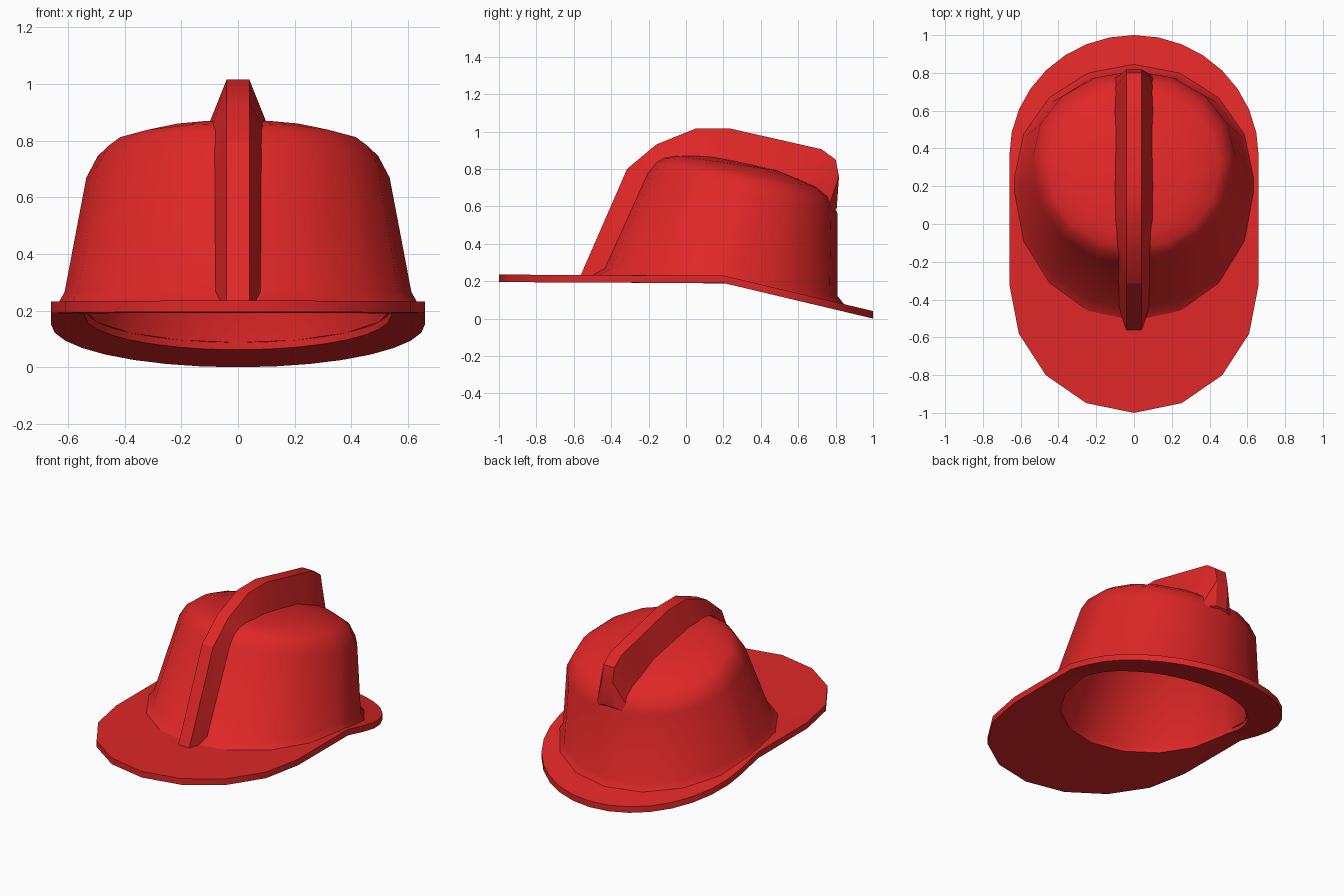
import bpy
import bmesh
from math import sin, cos, pi, radians

cube = bpy.data.objects.get("Cube")
if cube:
    bpy.data.objects.remove(cube, do_unlink=True)

RED = (0.74, 0.02, 0.02, 1)
red = bpy.data.materials.new("helmet red")
red.diffuse_color = RED
red.use_nodes = True
red.node_tree.nodes["Principled BSDF"].inputs["Base Color"].default_value = RED


def brim_z(y, lift=0.0):
    """Underside height of the brim: level in front, sloping down at the back."""
    slope = 0.19 * (y - 0.2) / 0.8 if y > 0.2 else 0
    return 0.19 + 0.005 * min(1, max(0, -y)) - slope + lift


def ring(front, back, half, start=0.5, end=0.56, mid=0.53, back_steps=4):
    """Oval in plan: front arc, short straight side, back arc, then mirrored."""
    size = back - front
    cf, cb = front + start * size, front + end * size
    side = []
    for i in range(5):
        a = i * pi / 8
        side.append((half * sin(a), cf - (cf - front) * cos(a)))
    side.append((half, front + mid * size))
    for i in range(back_steps + 1):
        a = i * pi / 2 / back_steps
        side.append((half * cos(a), cb + (back - cb) * sin(a)))
    return side + [(-x, y) for x, y in side[-2:0:-1]]


def on_brim(points, lift):
    return [(x, y, brim_z(y, lift)) for x, y in points]


def tilted(front, zf, back, zb, half):
    """Crown ring lying on a plane that falls towards the back."""
    return [(x, y, zf + (zb - zf) * (y - front) / (back - front))
            for x, y in ring(front, back, half)]


def loft(name, rings, closed=False, angle=35):
    bm = bmesh.new()
    loops = [[bm.verts.new(p) for p in r] for r in rings]
    pairs = list(zip(loops, loops[1:]))
    if closed:
        pairs.append((loops[-1], loops[0]))
    else:
        bm.faces.new(loops[0])
        bm.faces.new(loops[-1])
    n = len(loops[0])
    for a, b in pairs:
        for i in range(n):
            j = (i + 1) % n
            bm.faces.new((a[i], a[j], b[j], b[i]))
    bmesh.ops.recalc_face_normals(bm, faces=bm.faces)
    mesh = bpy.data.meshes.new(name)
    bm.to_mesh(mesh)
    bm.free()
    mesh.materials.append(red)
    obj = bpy.data.objects.new(name, mesh)
    bpy.context.collection.objects.link(obj)
    bpy.ops.object.select_all(action="DESELECT")
    obj.select_set(True)
    bpy.context.view_layer.objects.active = obj
    bpy.ops.object.shade_smooth_by_angle(angle=radians(angle))
    return obj


# Brim: a long oval plate with an opening for the head
rim = ring(-1, 1, 0.66, 0.34, 0.68, 0.6, 8)
opening = ring(-0.39, 0.74, 0.54, back_steps=8)
loft("brim", [on_brim(opening, 0), on_brim(rim, 0),
              on_brim(rim, 0.04), on_brim(opening, 0.04)], closed=True)

# Crown: hollow shell, from the inner ceiling down and up the outside
loft("crown", [
    tilted(0.0, 0.80, 0.60, 0.67, 0.36),
    tilted(-0.13, 0.74, 0.73, 0.54, 0.47),
    on_brim(ring(-0.39, 0.74, 0.54), 0.025),
    on_brim(ring(-0.52, 0.85, 0.635), 0.035),
    on_brim(ring(-0.45, 0.81, 0.612), 0.075),
    tilted(-0.22, 0.78, 0.81, 0.56, 0.535),
    tilted(-0.17, 0.84, 0.77, 0.65, 0.495),
    tilted(-0.13, 0.862, 0.71, 0.70, 0.45),
    tilted(-0.06, 0.872, 0.50, 0.79, 0.30),
    tilted(0.0, 0.872, 0.18, 0.862, 0.10),
], angle=50)

# Crest: tapered fin running over the crown from the brim to the back
outer = [(-0.57, 0.215), (-0.315, 0.80), (-0.16, 0.93), (0.05, 1.015),
         (0.24, 1.015), (0.725, 0.905), (0.80, 0.85), (0.818, 0.76), (0.806, 0.59)]
inner = [(-0.44, 0.215), (-0.20, 0.77), (-0.12, 0.845), (0.03, 0.865),
         (0.19, 0.855), (0.60, 0.745), (0.72, 0.67), (0.77, 0.62), (0.785, 0.57)]
base_half = [0.085, 0.085, 0.092] + [0.10] * 6
loft("crest", [[(-0.04, *o), (0.04, *o), (w, *i), (-w, *i)]
               for o, i, w in zip(outer, inner, base_half)], angle=25)
